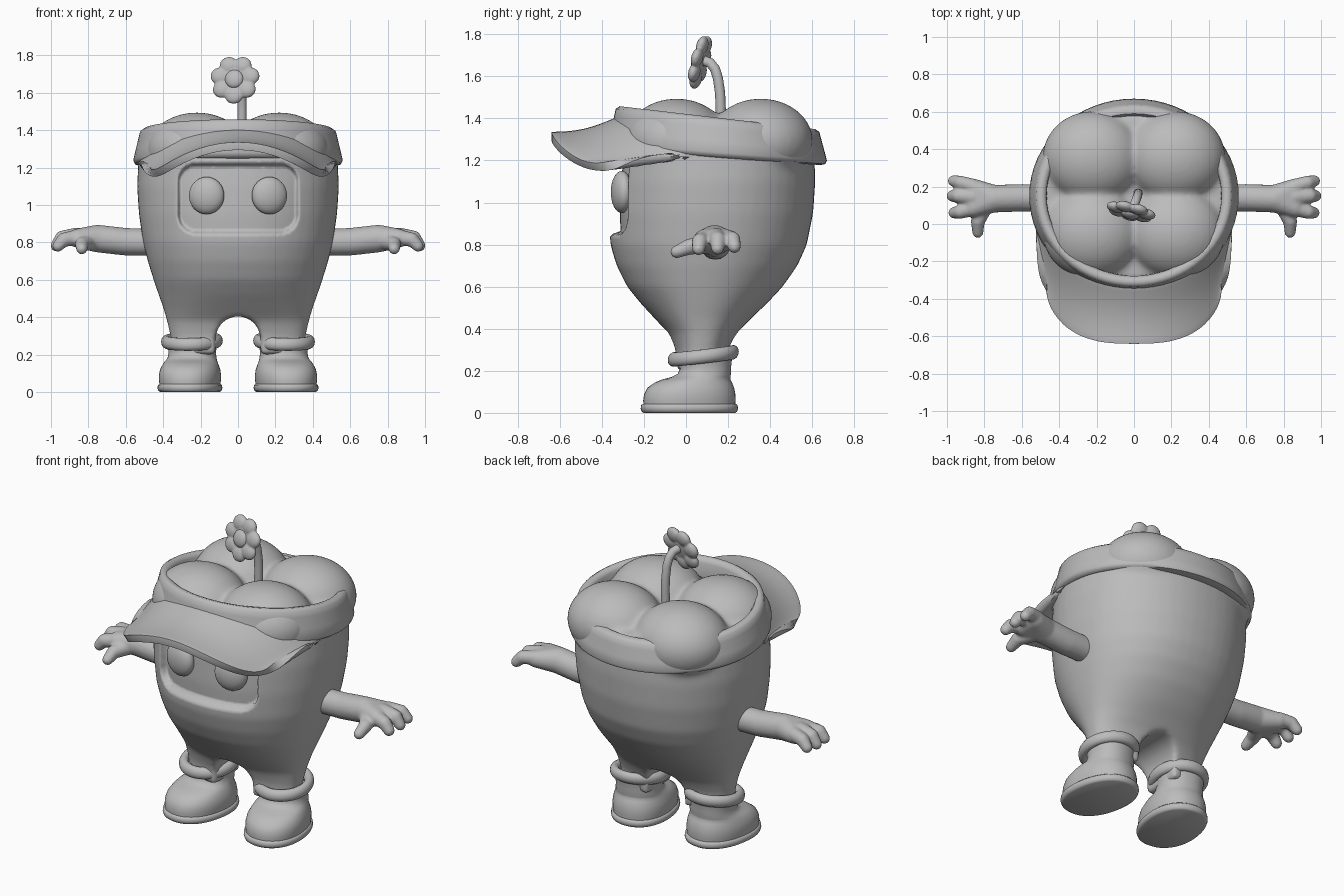
import bpy, bmesh, math
from mathutils import Vector, Matrix

if "Cube" in bpy.data.objects:
    bpy.data.objects.remove(bpy.data.objects["Cube"])

grey = bpy.data.materials.new("plain grey")
grey.diffuse_color = (0.5, 0.5, 0.5, 1)
grey.use_nodes = True
grey.node_tree.nodes["Principled BSDF"].inputs["Base Color"].default_value = grey.diffuse_color
TAU = 2 * math.pi


def make(name, bm):
    bmesh.ops.recalc_face_normals(bm, faces=bm.faces)
    me = bpy.data.meshes.new(name)
    bm.to_mesh(me)
    bm.free()
    ob = bpy.data.objects.new(name, me)
    bpy.context.collection.objects.link(ob)
    me.materials.append(grey)
    return ob


def mod(ob, kind, **settings):
    m = ob.modifiers.new(kind, kind)
    for k, v in settings.items():
        setattr(m, k, v)


def finish(ob, angle=50):
    """Apply all modifiers and shade smooth, keeping sharp edges."""
    deps = bpy.context.evaluated_depsgraph_get()
    me = bpy.data.meshes.new_from_object(ob.evaluated_get(deps))
    ob.modifiers.clear()
    ob.data = me
    me.materials.clear()
    me.materials.append(grey)
    bpy.ops.object.select_all(action='DESELECT')
    ob.select_set(True)
    bpy.context.view_layer.objects.active = ob
    bpy.ops.object.shade_smooth_by_angle(angle=math.radians(angle))
    return ob


def skin(bm, rows, wrap_rows=False, wrap_cols=True, caps=True):
    """Bridge rows of points into a surface."""
    vs = [[bm.verts.new(p) for p in row] for row in rows]
    n, k = len(vs), len(vs[0])
    for i in range(n if wrap_rows else n - 1):
        for j in range(k if wrap_cols else k - 1):
            a, b = vs[i], vs[(i + 1) % n]
            bm.faces.new((a[j], a[(j + 1) % k], b[(j + 1) % k], b[j]))
    if caps:
        bm.faces.new(vs[0])
        bm.faces.new(vs[-1])


def spow(v, e):
    return math.copysign(abs(v) ** e, v)


def ring(cx, cy, z, rx, ry, power=2.0, n=48):
    return [(cx + rx * spow(math.cos(TAU * i / n), 2 / power),
             cy + ry * spow(math.sin(TAU * i / n), 2 / power), z) for i in range(n)]


def ball(bm, c, r, rot=None):
    m = Matrix.Translation(c) @ (rot or Matrix()) @ Matrix.Diagonal((*r, 1))
    bmesh.ops.create_uvsphere(bm, u_segments=32, v_segments=16, radius=1, matrix=m)


def hull(bm, *balls):
    """Convex skin around balls given as (x, y, z, radius)."""
    tmp = bmesh.new()
    for x, y, z, r in balls:
        bmesh.ops.create_icosphere(tmp, subdivisions=3, radius=r, matrix=Matrix.Translation((x, y, z)))
    points = [v.co.copy() for v in tmp.verts]
    tmp.free()
    verts = [bm.verts.new(p) for p in points]
    bmesh.ops.convex_hull(bm, input=verts)
    for v in verts:
        if v.is_valid and not v.link_faces:
            bm.verts.remove(v)


# Body: lofted barrel narrowing to the legs, four lobes on top (z, half width, front y, back y)
PROFILE = [(.20, .35, -.05, .20), (.30, .362, -.055, .205), (.38, .38, -.085, .245),
           (.45, .40, -.15, .31), (.52, .425, -.215, .385), (.60, .452, -.28, .46),
           (.70, .483, -.33, .53), (.80, .508, -.36, .575), (.95, .53, -.368, .605),
           (1.10, .54, -.362, .615), (1.25, .532, -.345, .61), (1.34, .49, -.29, .58)]
bm = bmesh.new()
skin(bm, [ring(0, (a + b) / 2, z, w, (b - a) / 2, 2.15 + max(0, .5 - z) * 2)
          for z, w, a, b in PROFILE])
for sx in (-1, 1):
    for sy in (-1, 1):
        ball(bm, (sx * .22, .155 + sy * .2, 1.29), (.27, .25, .205))
body = make("body", bm)

# Arch between the legs
bm = bmesh.new()
arch = [(.12, .1)] + [(.12 * math.cos(math.pi * i / 16), .285 + .12 * math.sin(math.pi * i / 16))
                      for i in range(17)] + [(-.12, .1)]
skin(bm, [[(x, y, z) for x, z in arch] for y in (-.8, .8)])
cutter = make("leg_arch_cutter", bm)
cutter.hide_render = True
mod(body, 'REMESH', mode='VOXEL', voxel_size=.016)
mod(body, 'BOOLEAN', operation='DIFFERENCE', object=cutter, solver='EXACT')
mod(body, 'REMESH', mode='VOXEL', voxel_size=.013)
mod(body, 'SMOOTH', factor=.5, iterations=14)
finish(body, 180)
bpy.data.objects.remove(cutter)

# Face panel pressed into the front of the body
for v in body.data.vertices:
    if v.co.y < 0:
        dx = max(abs(v.co.x) - .225, 0)
        dz = max(abs(v.co.z - 1.035) - .09, 0)
        t = min(max((.1 - math.hypot(dx, dz)) / .018, 0), 1)
        v.co.y += .052 * t * t * (3 - 2 * t)
body.data.update()

# Eyes
for s, side in ((-1, "left"), (1, "right")):
    bm = bmesh.new()
    ball(bm, (s * .168, -.305, 1.05), (.096, .05, .1), Matrix.Rotation(s * .2, 4, 'Z'))
    finish(make(side + "_eye", bm))

# Visor band: tilted ring with a flared lower edge (outward offset, height fraction)
SECTION = [(.03, -.02), (.052, .02), (.06, .12), (.048, .4), (.032, .75), (.024, .93), (.005, 1),
           (-.02, .98), (-.032, .88), (-.034, .5), (-.03, 0)]
rows = []
for i in range(64):
    c, s = math.cos(TAU * i / 64), math.sin(TAU * i / 64)
    row = []
    for d, f in SECTION:
        y = .15 + (.46 + d) * s
        lo, hi = 1.228 - .073 * y, 1.421 - .117 * y
        row.append(((.5 + d) * c, y, lo + (hi - lo) * f))
    rows.append(row)
bm = bmesh.new()
skin(bm, rows, wrap_rows=True, caps=False)
finish(make("visor_band", bm))

# Visor brim: arched sheet from the band to a rounded front edge
rows = []
for i in range(49):
    a = math.pi * (i / 48 - .5) * .98
    s, c = math.sin(a), math.cos(a)
    xi, yi = .515 * s, .15 - .475 * c
    xo, yo = .5 * spow(s, .72), -.05 - .59 * c ** .72
    zi = 1.385 - .5 * xi * xi
    zo = 1.315 - .82 * xo * xo + .12 * s ** 12
    row = []
    for k in range(11):
        t = k / 10
        row.append((xi + (xo - xi) * t, yi + (yo - yi) * t,
                    zi + (zo - zi) * t - .02 * math.sin(math.pi * t)))
    rows.append(row)
bm = bmesh.new()
skin(bm, rows, wrap_cols=False, caps=False)
brim = make("visor_brim", bm)
mod(brim, 'SOLIDIFY', thickness=.042, offset=0)
mod(brim, 'BEVEL', width=.014, segments=3, limit_method='ANGLE', angle_limit=math.radians(50))
finish(brim)

# Arms with three fingers and a thumb
bm = bmesh.new()
wrist = (.75, .135, .82, .074)
hull(bm, (.44, .14, .80, .073), (.60, .14, .803, .074))
hull(bm, (.60, .14, .803, .074), wrist)
hull(bm, wrist, (.86, .195, .822, .048), (.86, .085, .822, .05))
for root, knuckle, tip in (
        ((.86, .20, .83, .042), (.93, .222, .825, .037), (.965, .23, .79, .031)),
        ((.86, .145, .835, .045), (.94, .15, .825, .038), (.972, .15, .782, .031)),
        ((.86, .085, .825, .043), (.93, .065, .815, .038), (.962, .06, .78, .031)),
        ((.80, .09, .80, .045), (.835, .015, .79, .038), (.835, -.045, .765, .03))):
    hull(bm, root, knuckle)
    hull(bm, knuckle, tip)
arms = make("arms", bm)
mod(arms, 'REMESH', mode='VOXEL', voxel_size=.008)
mod(arms, 'SMOOTH', factor=.5, iterations=8)
mod(arms, 'MIRROR')
finish(arms, 180)

# Boots: upper, sole and rolled cuff, toes turned slightly outward
turn = Matrix.Translation((.245, .09, 0)) @ Matrix.Rotation(.16, 4, 'Z')


def boot_part(name, rows, wrap=False):
    bm = bmesh.new()
    skin(bm, rows, wrap_rows=wrap, caps=not wrap)
    bm.transform(turn)
    ob = make(name, bm)
    mod(ob, 'MIRROR')
    finish(ob)


UPPER = [(.03, -.075, .158, .218), (.06, -.075, .162, .22), (.09, -.073, .163, .217),
         (.12, -.068, .158, .206), (.145, -.055, .148, .183), (.16, -.04, .141, .16),
         (.17, -.02, .135, .14), (.185, -.003, .13, .126), (.21, .003, .126, .12),
         (.24, .003, .13, .123), (.27, .0, .135, .13)]
boot_part("boots", [ring(0, cy, z, rx, ry, 2.2) for z, cy, rx, ry in UPPER])
SOLE = [(0, .155, .218), (.006, .165, .227), (.02, .17, .232), (.036, .168, .23), (.043, .16, .222)]
boot_part("boot_soles", [ring(0, -.075, z, rx, ry, 2.2) for z, rx, ry in SOLE])
cuff = []
for k in range(14):
    c, s = math.cos(TAU * k / 14), math.sin(TAU * k / 14)
    cuff.append([(x, y, z + .12 * y) for x, y, z in
                 ring(0, -.008, .272 + .034 * s, .138 + .027 * c, .142 + .027 * c)])
boot_part("boot_cuffs", cuff, True)

# Flower stem: round tube along a bent path
path = [Vector(p) for p in ((.02, .165, 1.38), (.022, .165, 1.45), (.022, .162, 1.52), (.02, .152, 1.59),
                            (.015, .138, 1.635), (.006, .115, 1.664), (-.01, .08, 1.676))]
rows = []
for i, p in enumerate(path):
    d = (path[min(i + 1, len(path) - 1)] - path[max(i - 1, 0)]).normalized()
    u = d.cross(Vector((1, 0, 0))).normalized()
    w = d.cross(u)
    rows.append([p + .024 * (u * math.cos(TAU * k / 16) + w * math.sin(TAU * k / 16)) for k in range(16)])
bm = bmesh.new()
skin(bm, rows)
finish(make("flower_stem", bm))

# Flower: seven petals around a button, facing forward and a little up
aim = (Matrix.Translation((-.017, .067, 1.67))
       @ Vector((-.23, -1, .26)).to_track_quat('Z', 'Y').to_matrix().to_4x4())
bm = bmesh.new()
ball(bm, (0, 0, 0), (.085, .085, .022))
for i in range(7):
    a = TAU * (i + .25) / 7
    ball(bm, (.086 * math.cos(a), .086 * math.sin(a), 0), (.05, .047, .027))
bm.transform(aim)
petals = make("flower_petals", bm)
mod(petals, 'REMESH', mode='VOXEL', voxel_size=.006)
mod(petals, 'SMOOTH', factor=.5, iterations=3)
finish(petals, 180)
bm = bmesh.new()
ball(bm, (0, 0, .014), (.05, .05, .026))
bm.transform(aim)
finish(make("flower_button", bm))
